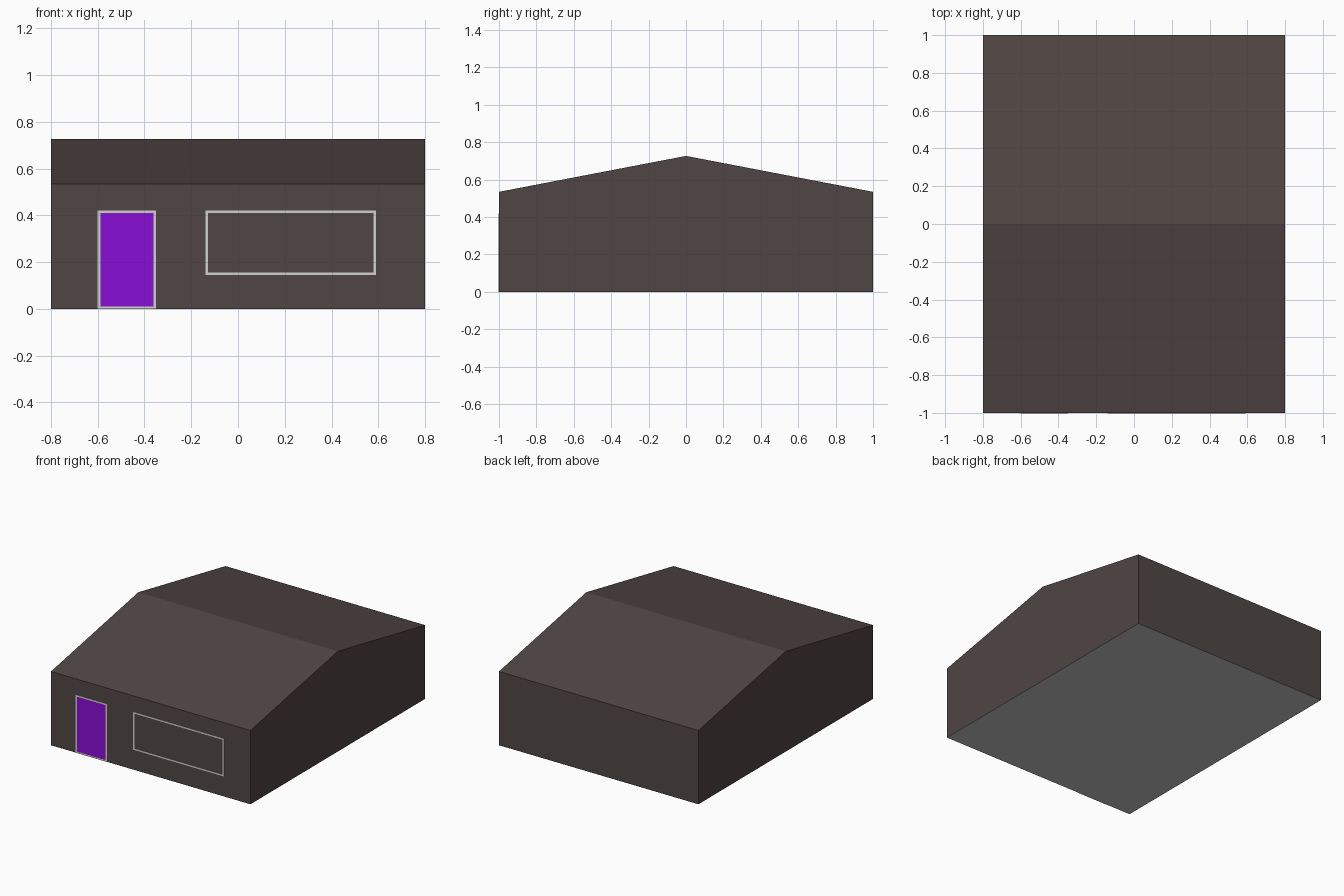
import bpy, bmesh

if "Cube" in bpy.data.objects:
    bpy.data.objects.remove(bpy.data.objects["Cube"])

W, D = 0.8, 1.0            # half width and half depth
EAVE, RIDGE = 0.535, 0.727


def material(name, rgb):
    m = bpy.data.materials.new(name)
    m.diffuse_color = (*rgb, 1)
    m.use_nodes = True
    m.node_tree.nodes["Principled BSDF"].inputs["Base Color"].default_value = m.diffuse_color
    return m


BROWN = material("dark_brown", (0.080, 0.061, 0.057))
PURPLE = material("purple", (0.25, 0.0044, 0.66))
TRIM = material("pale_trim", (0.64, 0.65, 0.61))
GREY = material("floor_grey", (0.54, 0.54, 0.54))


def finish(name, bm, *mats):
    bmesh.ops.recalc_face_normals(bm, faces=bm.faces)
    mesh = bpy.data.meshes.new(name)
    bm.to_mesh(mesh)
    bm.free()
    for m in mats:
        mesh.materials.append(m)
    ob = bpy.data.objects.new(name, mesh)
    bpy.context.collection.objects.link(ob)
    return ob


def add_box(bm, x0, x1, z0, z1, proud):
    """Thin plate lying on the front wall."""
    r = bmesh.ops.create_cube(bm, size=1)
    for v in r["verts"]:
        v.co.x = x1 if v.co.x > 0 else x0
        v.co.z = z1 if v.co.z > 0 else z0
        v.co.y = -D if v.co.y > 0 else -D - proud


def frame(name, x0, x1, z0, z1, t=0.011):
    bm = bmesh.new()
    for bar in ((x0, x0 + t, z0, z1), (x1 - t, x1, z0, z1),
                (x0 + t, x1 - t, z0, z0 + t), (x0 + t, x1 - t, z1 - t, z1)):
        add_box(bm, *bar, 0.002)
    return finish(name, bm, TRIM)


# Gabled body: side profile extruded across the width, grey underside
bm = bmesh.new()
profile = [(-D, 0), (D, 0), (D, EAVE), (0, RIDGE), (-D, EAVE)]
side = bm.faces.new([bm.verts.new((-W, y, z)) for y, z in profile])
ext = bmesh.ops.extrude_face_region(bm, geom=[side])
bmesh.ops.translate(bm, vec=(2 * W, 0, 0),
                    verts=[g for g in ext["geom"] if isinstance(g, bmesh.types.BMVert)])
for f in bm.faces:
    f.material_index = int(all(v.co.z < 0.001 for v in f.verts))
finish("house_body", bm, BROWN, GREY)

# Door panel
bm = bmesh.new()
add_box(bm, -0.589, -0.361, 0.011, 0.409, 0.0015)
finish("door", bm, PURPLE)

# Door and window outlines
frame("door_frame", -0.60, -0.35, 0.0, 0.42)
frame("window_frame", -0.14, 0.59, 0.145, 0.42)
